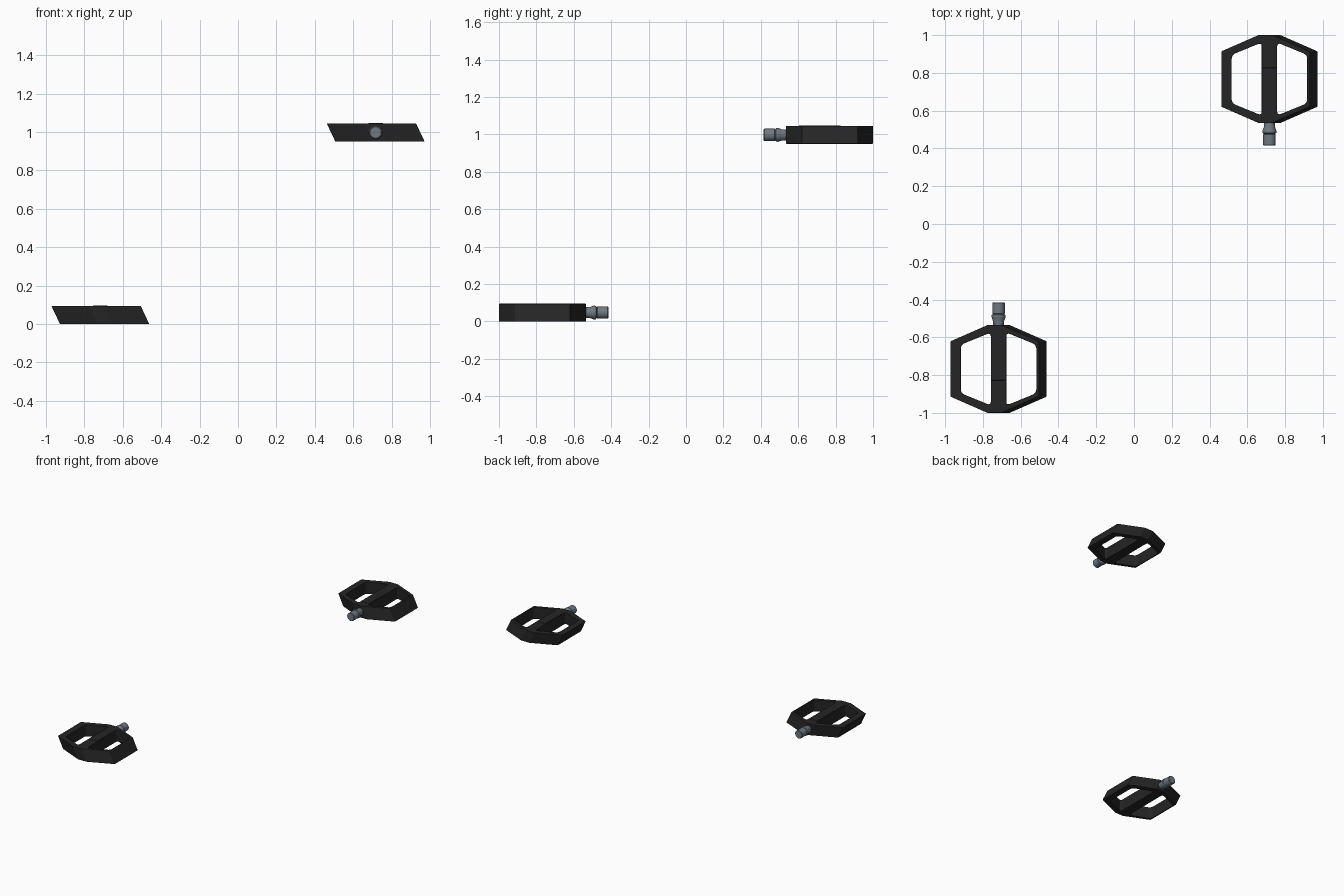
import bpy, bmesh, math

if "Cube" in bpy.data.objects:
    bpy.data.objects.remove(bpy.data.objects["Cube"])

def material(name, color):
    m = bpy.data.materials.new(name)
    m.diffuse_color = color
    m.use_nodes = True
    m.node_tree.nodes["Principled BSDF"].inputs["Base Color"].default_value = m.diffuse_color
    return m

BLACK = material("black_plastic", (0.018, 0.018, 0.018, 1))
STEEL = material("blue_grey_steel", (0.16, 0.19, 0.22, 1))
HALF = 0.0475          # half thickness of the platform
SHEAR = 0.0225 / HALF  # sideways lean of the outer walls

def finish(bm, name, mat=None):
    bmesh.ops.recalc_face_normals(bm, faces=bm.faces)
    me = bpy.data.meshes.new(name)
    bm.to_mesh(me)
    bm.free()
    ob = bpy.data.objects.new(name, me)
    bpy.context.collection.objects.link(ob)
    if mat:
        me.materials.append(mat)
    return ob

def prism(outline, z0, z1, place, shear=0.0):
    """Extruded outline, leaning toward -x as z rises."""
    bm = bmesh.new()
    low, high = [[bm.verts.new(place(x - shear * z, y, z)) for x, y in outline]
                 for z in (z0, z1)]
    bm.faces.new(low)
    bm.faces.new(high)
    n = len(outline)
    for i in range(n):
        j = (i + 1) % n
        bm.faces.new((low[i], low[j], high[j], high[i]))
    return bm

def rounded(points, radius, steps=4):
    """Round each corner of a polygon with a quadratic arc."""
    out, n = [], len(points)
    for i, p in enumerate(points):
        ends = []
        for q in (points[i - 1], points[(i + 1) % n]):
            d = math.dist(p, q)
            ends.append([p[k] + (q[k] - p[k]) * radius / d for k in (0, 1)])
        a, b = ends
        for s in range(steps + 1):
            t = s / steps
            out.append(tuple((1 - t) ** 2 * a[k] + 2 * t * (1 - t) * p[k] + t * t * b[k]
                             for k in (0, 1)))
    return out

def bevel(ob, width):
    m = ob.modifiers.new("edge_bevel", 'BEVEL')
    m.width = width
    m.segments = 2
    m.limit_method = 'ANGLE'
    m.angle_limit = math.radians(35)

def smooth(ob, angle):
    bpy.ops.object.select_all(action='DESELECT')
    ob.select_set(True)
    bpy.context.view_layer.objects.active = ob
    bpy.ops.object.shade_smooth_by_angle(angle=math.radians(angle))

def pedal(prefix, cx, cz, side):
    def place(x, y, z):
        return (cx + x, side * (0.7675 + y), cz + z)

    # platform: leaning hexagon with blunt inner and outer ends
    right = [(0.037, -0.2325), (0.2325, -0.147), (0.2325, 0.147), (0.037, 0.2325)]
    outline = right + [(-x, -y) for x, y in right]
    body = finish(prism(outline, -HALF, HALF, place, SHEAR), prefix + "_platform", BLACK)

    # two upright windows leave the axle housing between them
    for k, sx in enumerate((-1, 1)):
        hole = [(0.041 * sx, -0.193), (0.200 * sx, -0.128),
                (0.200 * sx, 0.128), (0.041 * sx, 0.193)]
        cutter = finish(prism(rounded(hole, 0.022), -0.1, 0.1, place),
                        f"{prefix}_window_cutter_{k}")
        cutter.hide_render = True
        cutter.hide_set(True)
        m = body.modifiers.new("window", 'BOOLEAN')
        m.operation = 'DIFFERENCE'
        m.solver = 'EXACT'
        m.object = cutter
    bevel(body, 0.003)

    # slight swelling of the axle housing
    pad = [(-0.038, -0.165), (0.038, -0.165), (0.038, 0.06), (-0.038, 0.06)]
    housing = finish(prism(pad, -0.0475, 0.0495, place), prefix + "_axle_housing", BLACK)
    bevel(housing, 0.002)

    # turned axle: threaded end, groove, collar, tapered neck
    profile = [(0.415, 0.029), (0.419, 0.033), (0.474, 0.033), (0.477, 0.029),
               (0.482, 0.036), (0.493, 0.037), (0.512, 0.030), (0.550, 0.028)]
    bm = bmesh.new()
    N = 32
    rings = [[bm.verts.new((cx + r * math.cos(2 * math.pi * i / N), side * y,
                            cz + r * math.sin(2 * math.pi * i / N))) for i in range(N)]
             for y, r in profile]
    for a, b in zip(rings, rings[1:]):
        for i in range(N):
            j = (i + 1) % N
            bm.faces.new((a[i], a[j], b[j], b[i]))
    bm.faces.new(rings[0])
    bm.faces.new(rings[-1])
    axle = finish(bm, prefix + "_axle", STEEL)
    smooth(axle, 25)

pedal("upper_pedal", 0.717, 0.9975, 1)
pedal("lower_pedal", -0.717, 0.0475, -1)
